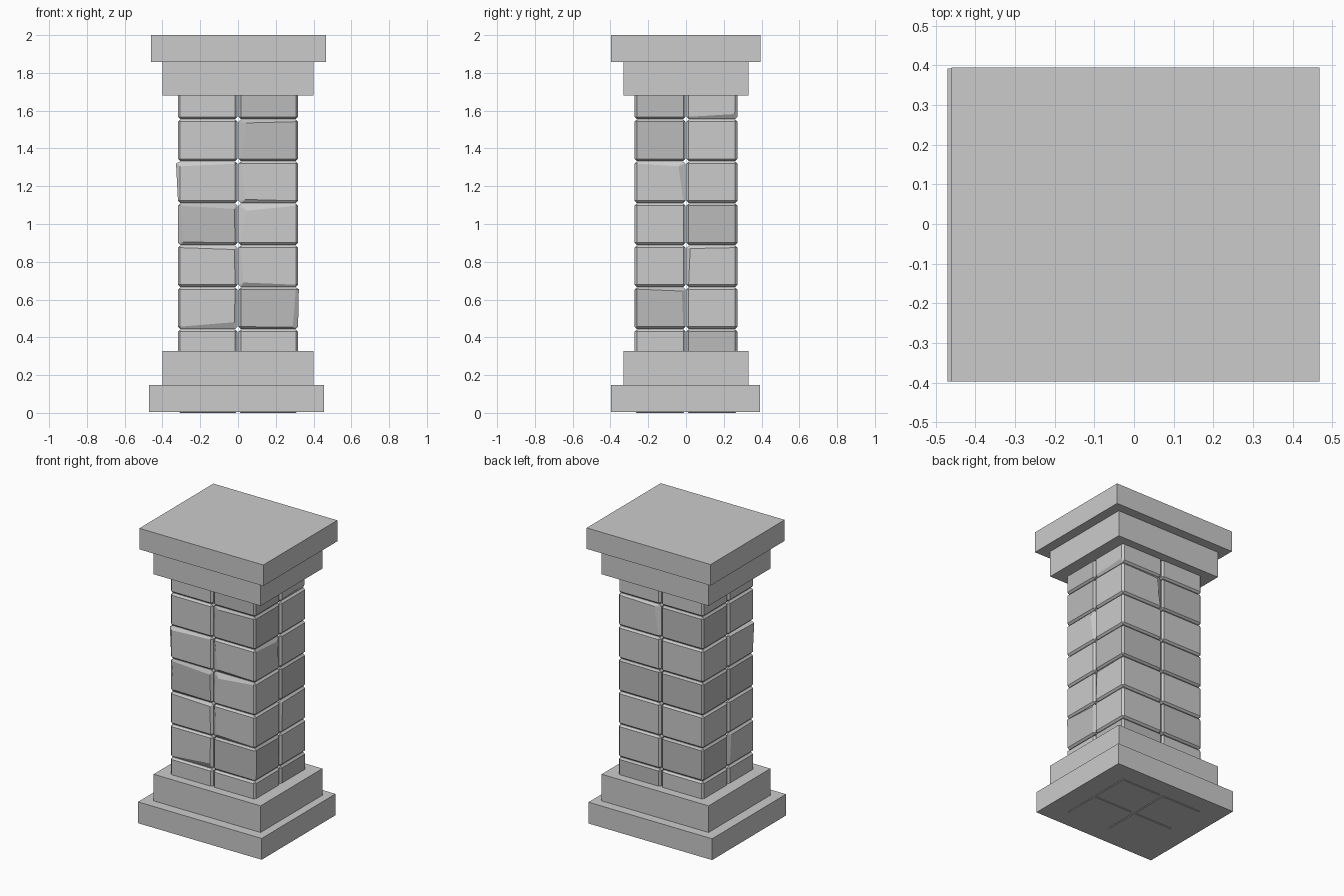
import bpy, bmesh
from mathutils import Vector

if "Cube" in bpy.data.objects:
    bpy.data.objects.remove(bpy.data.objects["Cube"])

ROWS, PITCH = 9, 2.0 / 9
BEVEL = 0.012

dark = bpy.data.materials.new("dark_stone")
dark.diffuse_color = (0.5, 0.5, 0.5, 1)
dark.use_nodes = True
dark.node_tree.nodes["Principled BSDF"].inputs["Base Color"].default_value = dark.diffuse_color

# Darker blocks: (row, x side, y side)
DARK = {(1, 1, 1), (2, 1, -1), (2, -1, 1), (4, -1, -1), (4, 1, 1),
        (4, -1, 1), (6, 1, -1), (6, -1, 1), (7, 1, -1)}

# Chipped corners: the nearest vertex of that block moves to the given point
CHIPS = {
    (2, -1, -1): [(-0.02, -0.272, 0.48), (-0.318, -0.03, 0.65)],
    (2, 1, -1): [(0.29, -0.272, 0.455), (0.315, -0.022, 0.645), (0.322, -0.26, 0.655)],
    (3, 1, -1): [(0.03, -0.272, 0.69)],
    (3, -1, -1): [(-0.02, -0.272, 0.865)],
    (3, 1, 1): [(0.318, 0.022, 0.87)],
    (4, 1, -1): [(0.045, -0.272, 1.07)],
    (4, -1, -1): [(-0.29, -0.272, 0.905), (-0.02, -0.272, 1.08)],
    (5, -1, -1): [(-0.306, -0.272, 1.305), (-0.328, -0.26, 1.32)],
    (5, 1, -1): [(0.04, -0.272, 1.13), (0.318, -0.04, 1.305)],
    (6, 1, -1): [(0.045, -0.272, 1.535)],
    (6, 1, 1): [(0.045, 0.272, 1.535)],
    (7, 1, 1): [(0.318, 0.258, 1.582)],
}


def box(name, lo, hi, bevel=0, chips=(), mat=None):
    lo, hi = Vector(lo), Vector(hi)
    bm = bmesh.new()
    bmesh.ops.create_cube(bm, size=1)
    for v in bm.verts:
        v.co = [(lo[i] + hi[i]) / 2 + v.co[i] * (hi[i] - lo[i]) for i in range(3)]
    if bevel:
        bmesh.ops.bevel(bm, geom=bm.edges[:], offset=bevel, segments=1,
                        affect='EDGES', profile=0.5)
    for c in chips:
        p = Vector(c)
        min(bm.verts, key=lambda v: (v.co - p).length).co = p
    me = bpy.data.meshes.new(name)
    bm.to_mesh(me)
    bm.free()
    ob = bpy.data.objects.new(name, me)
    bpy.context.collection.objects.link(ob)
    if mat:
        me.materials.append(mat)
    return ob


# Stepped base and cap slabs
box("base_slab", (-0.47, -0.397, 0.004), (0.455, 0.392, 0.148))
box("base_step", (-0.40, -0.33, 0.148), (0.40, 0.33, 0.328))
box("cap_step", (-0.40, -0.33, 1.68), (0.40, 0.33, 1.858))
box("cap_slab", (-0.46, -0.397, 1.858), (0.467, 0.394, 2.0))

# Shaft: two by two chamfered stone blocks per row
for row in range(ROWS):
    z0, z1 = row * PITCH, (row + 1) * PITCH - 0.002
    for sx in (-1, 1):
        for sy in (-1, 1):
            xs = sorted((sx * 0.003, sx * 0.318))
            ys = sorted((sy * 0.002, sy * 0.272))
            key = (row, sx, sy)
            box("shaft_block", (xs[0], ys[0], z0), (xs[1], ys[1], z1), BEVEL,
                CHIPS.get(key, ()), dark if key in DARK else None)
